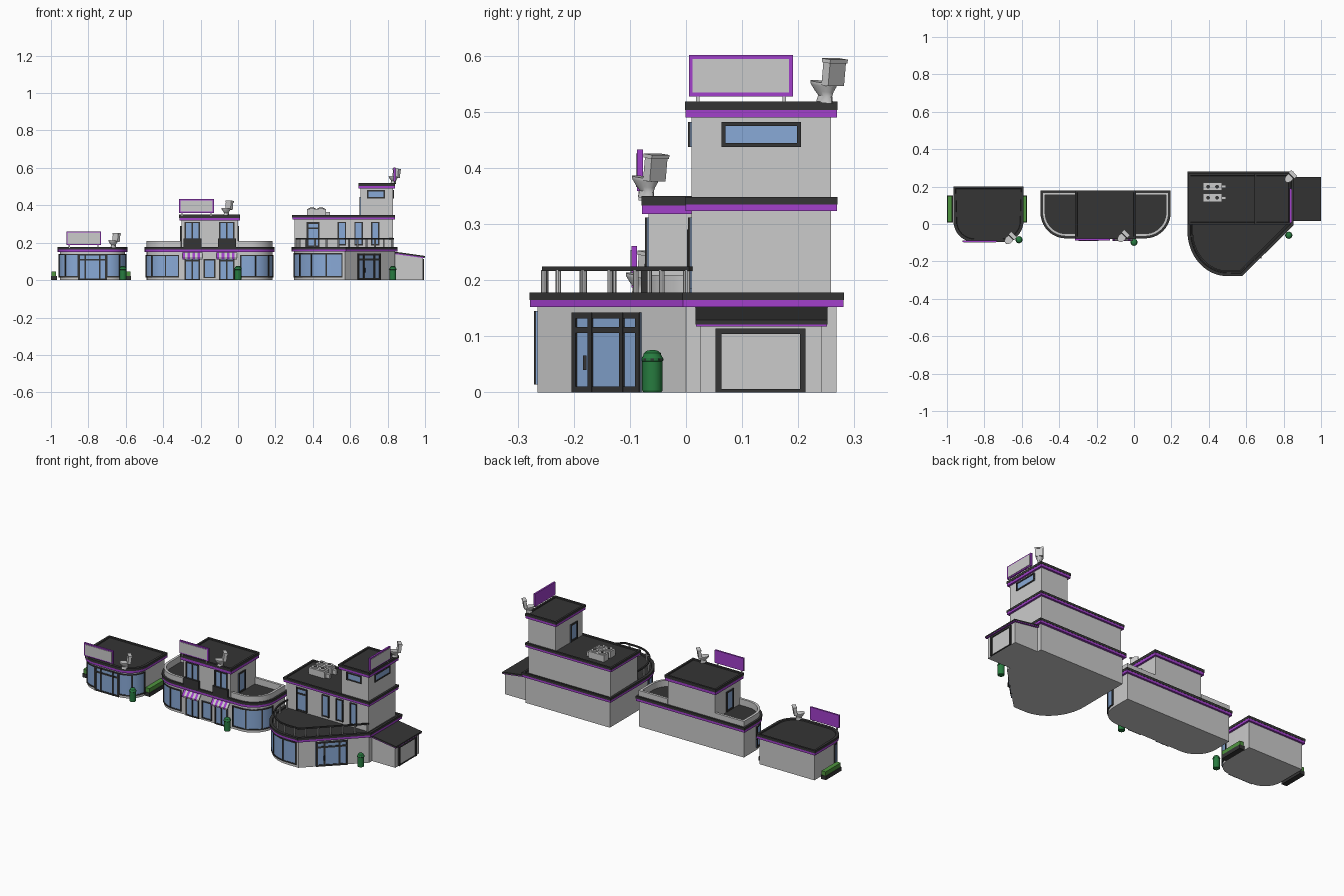
import bpy, bmesh
from math import cos, sin, pi, radians
from mathutils import Matrix, Vector

if "Cube" in bpy.data.objects:
    bpy.data.objects.remove(bpy.data.objects["Cube"])

MATS = {k: bpy.data.materials.new(k) for k in ("dark", "purple", "glass", "green", "hedge")}
for k, c in dict(dark=(.035, .035, .035), purple=(.36, .05, .6), glass=(.25, .4, .68),
                 green=(.02, .2, .05), hedge=(.08, .3, .05)).items():
    MATS[k].diffuse_color = (*c, 1)
I = Matrix.Identity(4)


def finish(bm, name, mat, M=I):
    bmesh.ops.recalc_face_normals(bm, faces=bm.faces)
    me = bpy.data.meshes.new(name)
    bm.to_mesh(me)
    bm.free()
    me.transform(M)
    if mat:
        me.materials.append(MATS[mat])
    ob = bpy.data.objects.new(name, me)
    bpy.context.collection.objects.link(ob)


def prism(name, pts, a, b, mat=None, axis='z', M=I, recess=0):
    """Extrude an outline from a to b; recess sinks the roof inside a rim."""
    put = {'z': lambda u, v, w: (u, v, w), 'y': lambda u, v, w: (u, w, v), 'x': lambda u, v, w: (w, u, v)}[axis]
    bm = bmesh.new()
    lo = [bm.verts.new(put(*p, a)) for p in pts]
    hi = [bm.verts.new(put(*p, b)) for p in pts]
    bm.faces.new(lo)
    top = bm.faces.new(hi)
    for i in range(len(pts)):
        j = (i + 1) % len(pts)
        bm.faces.new((lo[i], lo[j], hi[j], hi[i]))
    bmesh.ops.recalc_face_normals(bm, faces=bm.faces)
    if recess:
        bmesh.ops.inset_region(bm, faces=[top], thickness=.016)
        bmesh.ops.inset_region(bm, faces=[top], thickness=.002, depth=-recess)
    finish(bm, name, mat, M)


def rect(x0, x1, y0, y1):
    return [(x1, y1), (x0, y1), (x0, y0), (x1, y0)]


def box(name, x0, x1, y0, y1, z0, z1, mat=None, M=I):
    prism(name, rect(x0, x1, y0, y1), z0, z1, mat, M=M)


def loft(name, rings, mat=None, M=I, n=16):
    """Stack of elliptical rings (rx, ry, centre y, z)."""
    bm = bmesh.new()
    rs = [[bm.verts.new((rx * cos(2 * pi * i / n), cy + ry * sin(2 * pi * i / n), z)) for i in range(n)]
          for rx, ry, cy, z in rings]
    for p, q in zip(rs, rs[1:]):
        for i in range(n):
            bm.faces.new((p[i], p[(i + 1) % n], q[(i + 1) % n], q[i]))
    bm.faces.new(rs[0])
    bm.faces.new(rs[-1])
    finish(bm, name, mat, M)


def arc(cx, cy, rx, ry, a0, a1, n=10):
    return [(cx + rx * cos(radians(a0 + (a1 - a0) * i / n)), cy + ry * sin(radians(a0 + (a1 - a0) * i / n)))
            for i in range(n + 1)]


def offset(path, d, closed=False):
    P, out, n = [Vector(p) for p in path], [], len(path)
    for i in range(n):
        ds = []
        if i > 0 or closed:
            ds.append((P[i] - P[i - 1]).normalized())
        if i < n - 1 or closed:
            ds.append((P[(i + 1) % n] - P[i]).normalized())
        ns = [Vector((t.y, -t.x)) for t in ds]
        m = sum(ns, Vector((0, 0))).normalized()
        out.append(tuple(P[i] + m * d / m.dot(ns[0])))
    return out


def at(path, f):
    P = [Vector(p) for p in path]
    L = [(b - a).length for a, b in zip(P, P[1:])]
    s = f * sum(L)
    for a, b, l in zip(P, P[1:], L):
        if s <= l + 1e-7:
            return a.lerp(b, s / l)
        s -= l
    return P[-1]


def ribbon(name, path, z0, z1, t, mat=None):
    prism(name, offset(path, t) + offset(path, -t)[::-1], z0, z1, mat)


def glazing(name, path, z0, z1, bars=(0, 1), transom=None, w=.007):
    """Glass pane following a wall path, with dark frame and bars."""
    ribbon(name + "_glass", path, z0, z1, .002, "glass")
    for z in (z0, z1 - w) + ((transom,) if transom else ()):
        ribbon(name + "_rail", path, z, z + w, .005, "dark")
    length = sum((Vector(b) - Vector(a)).length for a, b in zip(path, path[1:]))
    h = w / length
    for f in bars:
        f = min(max(f, h / 2), 1 - h / 2)
        ribbon(name + "_bar", [at(path, f - h / 2), at(path, f + h / 2)], z0, z1, .006, "dark")


def slab(name, pts, z0, z1, d=.012):
    zm = z0 + (z1 - z0) * .48
    prism(name + "_trim", offset(pts, d - .001, True), z0, zm, "purple")
    prism(name + "_roof", offset(pts, d, True), zm, z1, "dark", recess=.006)


def footprint(x0, x1, y0, y1, r):
    return [(x1, y1), (x0, y1)] + arc(x0 + r, y0 + r, r, r, 180, 270) + arc(x1 - r, y0 + r, r, r, 270, 360)


def flip(path, cx):
    return [(2 * cx - x, y) for x, y in reversed(path)]


def sign(x, y, z, rot=0):
    M = Matrix.Translation((x, y, z)) @ Matrix.Rotation(radians(rot), 4, 'Z')
    box("sign_frame", -.093, .093, -.004, .006, .009, .083, "purple", M)
    box("sign_panel", -.086, .086, -.006, 0, .016, .076, None, M)
    for s in (-.077, .077):
        box("sign_post", s - .003, s + .003, -.002, .004, -.008, .012, None, M)


def toilet(x, y, z):
    M = Matrix.Translation((x, y, z)) @ Matrix.Rotation(radians(-45), 4, 'Z') @ Matrix.Rotation(radians(-7), 4, 'X')
    loft("toilet_bowl", [(.012, .018, .002, -.004), (.010, .015, .002, .008), (.014, .020, -.002, .016),
                         (.019, .027, -.004, .026), (.020, .028, -.004, .029), (.020, .028, -.004, .032)], None, M)
    box("toilet_tank", -.020, .020, .010, .027, .028, .069, None, M)
    box("toilet_tank_lid", -.022, .022, .008, .029, .069, .076, None, M)


def bin_can(x, y):
    M = Matrix.Translation((x, y, 0))
    loft("litter_bin", [(r, r, 0, z) for r, z in ((.016, 0), (.018, .003), (.018, .055), (.019, .056), (.019, .061),
                                                  (.016, .066), (.015, .070), (.010, .074), (.003, .0755))], "green", M)
    for i in range(8):
        box("bin_slot", -.003, .003, -.0195, -.017, .057, .060, "dark", M @ Matrix.Rotation(i * pi / 4, 4, 'Z'))


# --- Small shop
A, ca = footprint(-.953, -.603, -.085, .188, .1), -.778
prism("small_shop_body", A, 0, .155)
slab("small_shop", A, .15, .178)
wa = arc(-.853, .015, .1, .1, 183, 270) + [(-.868 + .018, -.085)]
for side, p in (("left", wa), ("right", flip(wa, ca))):
    glazing("small_shop_window_" + side, p, .014, .14, (0, .5, 1))
glazing("small_shop_door", [(-.855, -.085), (-.701, -.085)], 0, .14, (0, .25, .75, 1), .105, .009)
sign(-.825, -.093, .178)
toilet(-.668, -.083, .178)
bin_can(-.615, -.084)
for x in (-.985, -.587):
    box("planter_box", x - .016, x + .016, .008, .152, 0, .022, "dark")
    box("planter_hedge", x - .013, x + .013, .011, .149, .02, .046, "hedge")

# --- Middle two-storey shop with terraces
B, cb = footprint(-.488, .184, -.065, .168, .125), -.152
prism("middle_shop_body", B, 0, .155)
slab("middle_shop", B, .15, .178)
wb = arc(-.363, .06, .125, .125, 182, 270) + [(-.315, -.065)]
par = [(-.305, .162), (-.482, .162)] + arc(-.363, .06, .119, .119, 180, 270) + [(-.305, -.059)]
for side, f in (("left", lambda p: p), ("right", lambda p: flip(p, cb))):
    glazing("middle_window_" + side, f(wb), .014, .135, (0, .35, .7, 1))
    ribbon("terrace_parapet_" + side, f(par), .168, .209, .007)
    glazing("middle_door_" + side, f([(-.285, -.065), (-.203, -.065)]), 0, .135, (0, .5, 1), .1)
    glazing("upper_window_" + side, f([(-.285, -.067), (-.203, -.067)]), .18, .312, (0, .5, 1))
    glazing("terrace_door_" + side, f([(-.303, .065), (-.303, .002)]), .175, .29, (0, 1), None, .009)
    u = min(p[0] for p in f([(-.292, 0), (-.196, 0)]))
    box("balcony_panel_" + side, u, u + .096, -.08, -.066, .176, .222, "dark")
    for i in range(8):  # striped awnings
        prism("awning_stripe", [(-.064, .149), (-.09, .119), (-.09, .111), (-.064, .141)],
              u - .006 + i * .0135, u - .006 + (i + 1) * .0135, None if i % 2 else "purple", 'x')
glazing("middle_centre_window", [(-.184, -.065), (-.12, -.065)], .01, .112)
B2 = rect(-.303, -.001, -.067, .168)
prism("upper_storey", B2, .165, .325)
slab("upper_storey", B2, .318, .35)
sign(-.222, -.083, .35)
toilet(-.064, -.072, .351)
bin_can(0, -.098)

# --- Large store with curved terrace and tower
curve = arc(.5, -.04, .2, .225, 180, 270, 16)
C = [(.84, .268), (.30, .268)] + curve + [(.572, -.265), (.84, 0)]
prism("store_body", C, 0, .155)
slab("store", C, .152, .178, .014)
glazing("store_window", curve[2:] + [(.56, -.265)], .014, .145, (0, .25, .5, .75, 1))
d0, d1 = Vector((.572, -.265)), Vector((.84, 0))
glazing("store_door", [d0.lerp(d1, .245), d0.lerp(d1, .7)], 0, .142, (0, .27, .73, 1), .106, .010)
h = d0.lerp(d1, .36) + Vector((.011, -.011))
box("door_handle", h.x - .003, h.x + .003, h.y - .003, h.y + .003, .04, .066, "dark")
rail = offset([(.30, .008)] + curve + [(.572, -.265), (.84, 0)], -.012)
ribbon("terrace_handrail", rail, .216, .224, .004, "dark")
for i in range(13):
    p = at(rail, .01 + .98 * i / 12)
    loft("handrail_post", [(.005, .005, 0, .17), (.005, .005, 0, .218)], None, Matrix.Translation((*p, 0)), 8)
C2 = rect(.302, .828, .01, .258)
prism("store_upper_storey", C2, .17, .33)
slab("store_upper", C2, .323, .348)
glazing("terrace_door", [(.367, .01), (.437, .01)], .175, .31, (0, 1), .272, .009)
for x in (.533, .622, .711):
    glazing("store_upper_window", [(x, .01), (x + .045, .01)], .185, .312)
T = rect(.655, .828, .01, .258)
prism("tower", T, .34, .495)
slab("tower", T, .49, .518)
glazing("tower_front_window", [(.69, .01), (.785, .01)], .437, .482)
glazing("tower_side_window", [(.828, .063), (.828, .205)], .437, .482)
glazing("tower_door", [(.655, .125), (.655, .06)], .345, .445, (0, 1), None, .009)
sign(.838, .098, .518, 90)
toilet(.83, .246, .521)
bin_can(.828, -.06)
# rooftop cooling units
for y in (.2, .14):
    box("cooling_unit", .37, .47, y - .022, y + .022, .342, .38)
    box("cooling_pipe", .47, .492, y - .008, y + .008, .342, .365)
    for x in (.396, .444):
        M = Matrix.Translation((x, y, 0))
        loft("fan_ring", [(.019, .019, 0, .379), (.019, .019, 0, .386)], None, M)
        loft("fan_hub", [(.010, .010, 0, .385), (.010, .010, 0, .387)], "dark", M)
# garage annex
prism("garage_body", [(.83, 0), (.988, 0), (.988, .119), (.83, .142)], .026, .242, None, 'y')
prism("garage_roof_trim", [(.838, .139), (.998, .117), (.998, .122), (.838, .144)], .018, .251, "purple", 'y')
prism("garage_roof", [(.838, .144), (1, .121), (1, .129), (.838, .152)], .017, .252, "dark", 'y')
box("garage_door", .985, .99, .064, .204, .006, .104)
for y in (.053, .203):
    box("garage_door_jamb", .984, .995, y, y + .01, 0, .114, "dark")
box("garage_door_header", .984, .995, .053, .213, .104, .114, "dark")
box("garage_door_sill", .984, .993, .053, .213, 0, .006, "dark")

for o in bpy.context.collection.objects:
    o.select_set(True)
bpy.context.view_layer.objects.active = bpy.context.collection.objects[0]
bpy.ops.object.shade_smooth_by_angle(angle=radians(30))

for m in bpy.data.materials:
    if m.users and not m.is_grease_pencil:
        m.use_nodes = True
        m.node_tree.nodes["Principled BSDF"].inputs["Base Color"].default_value = m.diffuse_color
